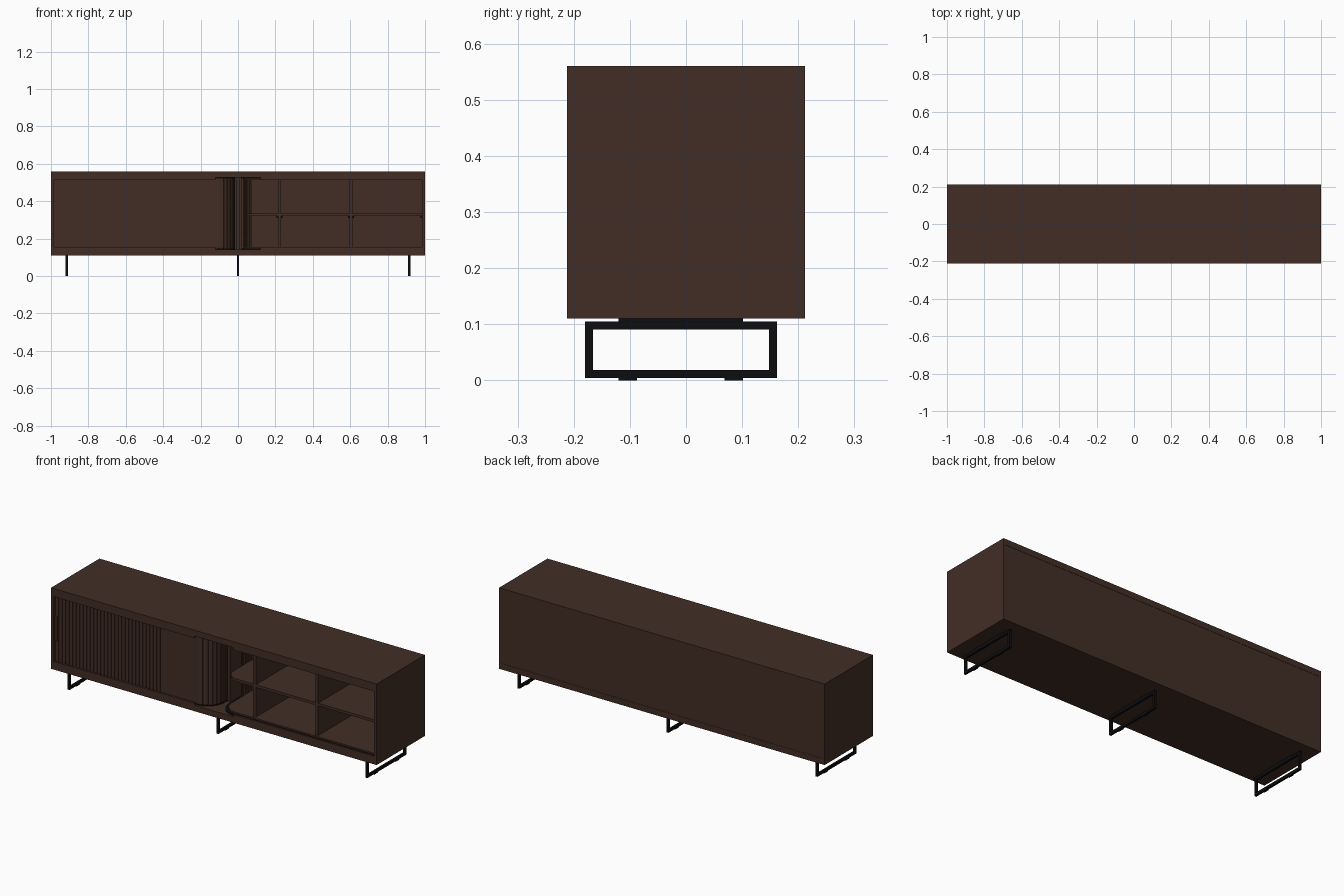
import bpy, bmesh, math
from mathutils import Matrix, Vector

if "Cube" in bpy.data.objects:
    bpy.data.objects.remove(bpy.data.objects["Cube"])


def material(name, rgb):
    m = bpy.data.materials.new(name)
    m.diffuse_color = (*rgb, 1)
    m.use_nodes = True
    m.node_tree.nodes["Principled BSDF"].inputs["Base Color"].default_value = m.diffuse_color
    return m


WOOD = material("dark walnut", (0.055, 0.027, 0.019))
BLACK = material("black metal", (0.004, 0.004, 0.005))


def finish(name, bm, mat):
    bmesh.ops.recalc_face_normals(bm, faces=bm.faces)
    me = bpy.data.meshes.new(name)
    bm.to_mesh(me)
    bm.free()
    me.materials.append(mat)
    ob = bpy.data.objects.new(name, me)
    bpy.context.collection.objects.link(ob)
    return ob


def add_box(bm, x, y, z):
    c = [(a[0] + a[1]) / 2 for a in (x, y, z)]
    s = [abs(a[1] - a[0]) for a in (x, y, z)]
    bmesh.ops.create_cube(bm, size=1, matrix=Matrix.Translation(c) @ Matrix.Diagonal((*s, 1)))


def box(name, x, y, z, mat=WOOD):
    bm = bmesh.new()
    add_box(bm, x, y, z)
    return finish(name, bm, mat)


def slab(name, pts, z0, z1, mat=WOOD):
    bm = bmesh.new()
    f = bm.faces.new([bm.verts.new((x, y, z0)) for x, y in pts])
    r = bmesh.ops.extrude_face_region(bm, geom=[f])
    for v in r["geom"]:
        if isinstance(v, bmesh.types.BMVert):
            v.co.z = z1
    return finish(name, bm, mat)


def u_path(d, end, sx, n=14):
    """Track line: along the front, round the centre, along the back; d insets it."""
    x0, y0, y1, r = 0.023 + d, -0.192 + d, 0.186 - d, 0.09 - d
    pts = [(end, y0)]
    for cy, a0 in ((y0 + r, -90), (y1 - r, -180)):
        for i in range(n + 1):
            a = math.radians(a0 - 90 * i / n)
            pts.append((x0 + r + r * math.cos(a), cy + r * math.sin(a)))
    pts.append((end, y1))
    return [(sx * x, y) for x, y in pts]


def ribbon(name, sx, d0, d1, z0, z1, mat):
    slab(name, u_path(d0, 0.985, sx) + u_path(d1, 0.985, sx)[::-1], z0, z1, mat)


def at(path, s):
    for a, b in zip(path, path[1:]):
        a, b = Vector(a), Vector(b)
        l = (b - a).length
        if s <= l:
            break
        s -= l
    t = (b - a).normalized()
    return a + t * s, math.atan2(t.y, t.x)


def tambour(name, sx, s0, s1, pitch=0.0215):
    path = u_path(0, 0.984, sx, 24)
    bm = bmesh.new()
    n = int((s1 - s0) / pitch)
    for i in range(n):
        p, a = at(path, s0 + (i + 0.5) * pitch)
        rot = Matrix.Translation((p.x, p.y, 0.335)) @ Matrix.Rotation(a, 4, 'Z')
        # raised slat and the thin flexible backing behind it
        for w, t, h in ((pitch - 0.005, 0.013, 0.374), (pitch + 0.001, 0.005, 0.372)):
            bmesh.ops.create_cube(bm, size=1, matrix=rot @ Matrix.Diagonal((w, t, h, 1)))
    finish(name, bm, WOOD)


# Carcass
box("top_panel", (-1, 1), (-0.212, 0.212), (0.527, 0.56))
box("bottom_panel", (-1, 1), (-0.212, 0.212), (0.11, 0.143))
box("back_panel", (-0.985, 0.985), (0.2, 0.2105), (0.143, 0.527))
box("centre_divider", (-0.008, 0.008), (-0.08, 0.2), (0.143, 0.527))

for sx, side in ((-1, "left"), (1, "right")):
    box(side + "_side_panel", (sx * 0.985, sx), (-0.212, 0.212), (0.143, 0.527))
    # floor and ceiling plates, black tracks and front lips
    for lvl, z in (("floor", lambda h: 0.143 + h), ("ceiling", lambda h: 0.527 - h)):
        slab(f"{side}_{lvl}_plate", u_path(0.009, 0.985, sx), z(0), z(0.012))
        ribbon(f"{side}_{lvl}_track", sx, -0.008, 0.009, z(0), z(0.004), BLACK)
        box(f"{side}_{lvl}_lip", (sx * 0.12, sx * 0.985), (-0.212, -0.2015), z(0) and (z(0), z(0.012)))
    # inner storage box: back, dividers, rounded shelf
    box(side + "_inner_back", (sx * 0.07, sx * 0.985), (0.155, 0.165), (0.155, 0.515))
    for x in (0.222, 0.605):
        box(side + "_upright", (sx * (x - 0.008), sx * (x + 0.008)), (-0.172, 0.155), (0.155, 0.515))
    slab(side + "_shelf", u_path(0.02, 0.985, sx), 0.32, 0.335)
    # shelf pins
    bm = bmesh.new()
    for x in (0.21, 0.234, 0.593, 0.617, 0.98):
        for y in (-0.13, 0.1):
            add_box(bm, (sx * (x - 0.004), sx * (x + 0.004)), (y - 0.004, y + 0.004), (0.311, 0.32))
    finish(side + "_shelf_pins", bm, BLACK)

# Sliding slatted doors: left one closed, right one rolled round the back
tambour("left_slatted_door", -1, 0.0, 1.06)
tambour("right_slatted_door", 1, 1.12, 2.19)
box("left_door_handle", (-0.983, -0.97), (-0.203, -0.19), (0.265, 0.4))

# Metal legs: rectangular loops with mounting plate and floor pads
for x, side in ((-0.915, "left"), (0, "middle"), (0.915, "right")):
    xr = (x - 0.006, x + 0.006)
    bm = bmesh.new()
    for z in ((0.004, 0.0185), (0.0905, 0.105)):
        add_box(bm, xr, (-0.18, 0.162), z)
    for y in ((-0.18, -0.1655), (0.1475, 0.162)):
        add_box(bm, xr, y, (0.0185, 0.0905))
    add_box(bm, xr, (-0.12, 0.102), (0.105, 0.11))
    for y in ((-0.12, -0.087), (0.069, 0.102)):
        add_box(bm, xr, y, (0, 0.004))
    finish(side + "_leg_frame", bm, BLACK)
